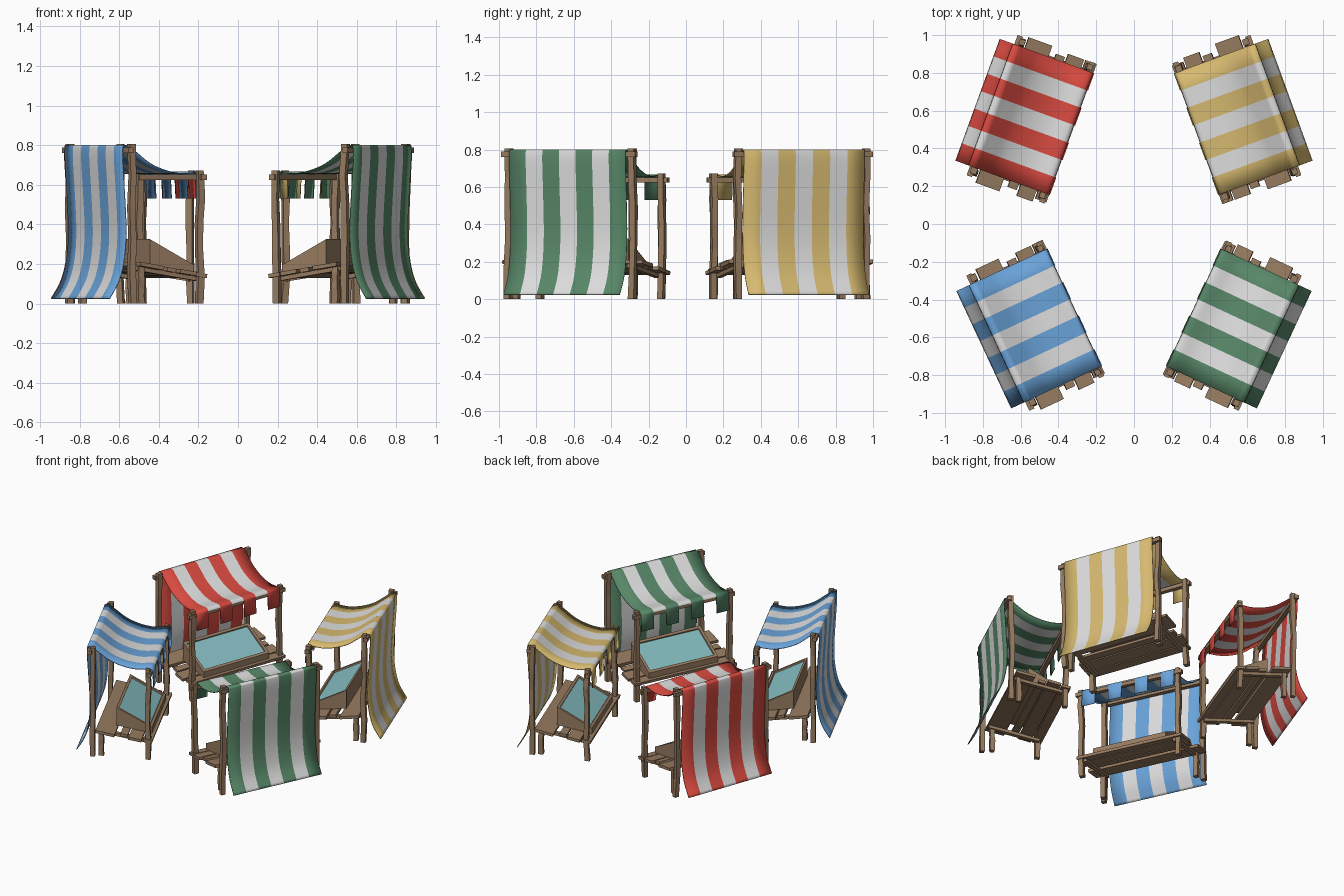
import bpy, bmesh, random
from math import radians, atan
from mathutils import Matrix, Vector

random.seed(4)
if "Cube" in bpy.data.objects:
    bpy.data.objects.remove(bpy.data.objects["Cube"])


def material(name, r, g, b):
    lin = [((c / 255 + 0.055) / 1.055) ** 2.4 for c in (r, g, b)]
    m = bpy.data.materials.new(name)
    m.use_nodes = True
    m.diffuse_color = (*lin, 1)
    m.node_tree.nodes["Principled BSDF"].inputs["Base Color"].default_value = (*lin, 1)
    return m


WOOD = material("brown wood", 152, 124, 97)
GLASS = material("teal glass", 132, 188, 192)
WHITE = material("white cloth", 222, 222, 222)
CLOTHS = {
    "red": material("red cloth", 216, 74, 64),
    "blue": material("blue cloth", 106, 163, 217),
    "green": material("green cloth", 88, 135, 104),
    "yellow": material("yellow cloth", 215, 186, 112),
}


def finish(bm, name, place, mats):
    bmesh.ops.recalc_face_normals(bm, faces=bm.faces)
    mesh = bpy.data.meshes.new(name)
    bm.to_mesh(mesh)
    bm.free()
    for m in mats:
        mesh.materials.append(m)
    ob = bpy.data.objects.new(name, mesh)
    bpy.context.collection.objects.link(ob)
    ob.matrix_world = place
    return ob


def add_box(bm, center, size, tilt=0):
    m = Matrix.Translation(center) @ Matrix.Rotation(tilt, 4, "X") @ Matrix.Diagonal((*size, 1))
    bmesh.ops.create_cube(bm, size=1, matrix=m)


def add_post(bm, x, y, top, width, wobble=0.006):
    # hand-cut square post: stacked rings that wander slightly
    rings = []
    levels = 6
    for i in range(levels):
        dx, dy = (random.uniform(-wobble, wobble) for _ in range(2))
        h = width / 2 * random.uniform(0.9, 1.1)
        rings.append([bm.verts.new((x + dx + sx * h, y + dy + sy * h, top * i / (levels - 1)))
                      for sx, sy in ((-1, -1), (1, -1), (1, 1), (-1, 1))])
    for a, b in zip(rings, rings[1:]):
        for k in range(4):
            bm.faces.new((a[k], a[(k + 1) % 4], b[(k + 1) % 4], b[k]))
    bm.faces.new(rings[0])
    bm.faces.new(rings[-1])


def smooth_path(points, steps=4):
    p = [Vector(q) for q in points]
    p = [p[0]] + p + [p[-1]]
    out = []
    for a, b, c, d in zip(p, p[1:], p[2:], p[3:]):
        for i in range(steps):
            t = i / steps
            out.append(0.5 * (2 * b + (c - a) * t + (2 * a - 5 * b + 4 * c - d) * t * t
                              + (3 * b - a - 3 * c + d) * t ** 3))
    return out + [p[-1]]


# cloth outline from the front beam, over the back beam, down to the ground
CANOPY = smooth_path([(-0.262, 0.648), (-0.24, 0.664), (-0.15, 0.656), (-0.06, 0.67),
                      (0.03, 0.705), (0.1, 0.755), (0.155, 0.798)])
BACK = smooth_path([(0.185, 0.798), (0.188, 0.74), (0.178, 0.58), (0.168, 0.38),
                    (0.176, 0.24), (0.205, 0.12), (0.26, 0.025)])
HALF = 0.343
STRIPES = 7
TABLE_TILT = atan(0.158)


def table_z(y):
    return 0.15 + 0.158 * (y + 0.26)


def awning(name, place, cloth):
    bm = bmesh.new()
    path = CANOPY + BACK
    step = 2 * HALF / STRIPES
    grid = [[bm.verts.new((-HALF + k * step, y, z)) for y, z in path] for k in range(STRIPES + 1)]
    for k in range(STRIPES):
        a, b = grid[k], grid[k + 1]
        for i in range(len(path) - 1):
            bm.faces.new((a[i], b[i], b[i + 1], a[i + 1])).material_index = k % 2
        # hanging flaps on the coloured stripes
        if k % 2 == 0:
            low = [bm.verts.new((v.co.x, -0.268, 0.53)) for v in (b[0], a[0])]
            bm.faces.new((a[0], b[0], *low))
    for f in bm.faces:
        f.smooth = True
    ob = finish(bm, name, place, [cloth, WHITE])
    sol = ob.modifiers.new("thickness", "SOLIDIFY")
    sol.thickness = 0.005
    sol.offset = 0


def display_case(name, place):
    # wedge-shaped case with a framed glass lid
    bm = bmesh.new()
    front, back, half = -0.245, 0.0, 0.27
    outline = [(front, table_z(front)), (back, table_z(back)), (back, 0.325), (front, 0.195)]
    left, right = ([bm.verts.new((x, y, z)) for y, z in outline] for x in (-half, half))
    bm.faces.new(left)
    bm.faces.new(right)
    for i in range(4):
        j = (i + 1) % 4
        lid = bm.faces.new((left[i], left[j], right[j], right[i]))
        if i == 2:
            top = lid
    bmesh.ops.recalc_face_normals(bm, faces=bm.faces)
    bmesh.ops.inset_individual(bm, faces=[top], thickness=0.028)
    bmesh.ops.inset_individual(bm, faces=[top], thickness=0.002, depth=-0.01)
    top.material_index = 1
    finish(bm, name, place, [WOOD, GLASS])


def stall(color, x, y, angle):
    place = Matrix.Translation((x, y, 0)) @ Matrix.Rotation(radians(angle), 4, "Z")
    awning(color + "_stall_awning", place, CLOTHS[color])
    display_case(color + "_stall_display_case", place)

    # posts and table legs
    bm = bmesh.new()
    for side in (-1, 1):
        add_post(bm, side * 0.365, 0.148, 0.805, 0.032)
        add_post(bm, side * 0.362, -0.235, 0.672, 0.032)
        add_post(bm, side * 0.345, 0.09, 0.195, 0.032, 0.002)
    finish(bm, color + "_stall_posts", place, [WOOD])

    # rails that carry the cloth
    bm = bmesh.new()
    add_box(bm, (0, 0.165, 0.775), (0.79, 0.03, 0.028))
    add_box(bm, (0, -0.243, 0.637), (0.79, 0.03, 0.028))
    finish(bm, color + "_stall_rails", place, [WOOD])

    # sloping table of uneven planks on two bearers
    bm = bmesh.new()
    for y0, y1, half in ((-0.265, -0.203, 0.39), (-0.195, -0.105, 0.4),
                         (-0.095, -0.045, 0.375), (-0.012, 0.122, 0.41)):
        mid = (y0 + y1) / 2
        add_box(bm, (random.uniform(-0.008, 0.008), mid, table_z(mid) - 0.01),
                (2 * half, y1 - y0, 0.02), TABLE_TILT + random.uniform(-0.02, 0.02))
    for side in (-1, 1):
        add_box(bm, (side * 0.335, -0.06, table_z(-0.06) - 0.03), (0.03, 0.36, 0.022), TABLE_TILT)
    finish(bm, color + "_stall_table", place, [WOOD])


stall("red", -0.582, 0.568, 70)
stall("yellow", 0.582, 0.568, -70)
stall("blue", -0.558, -0.555, 115)
stall("green", 0.558, -0.555, -115)
